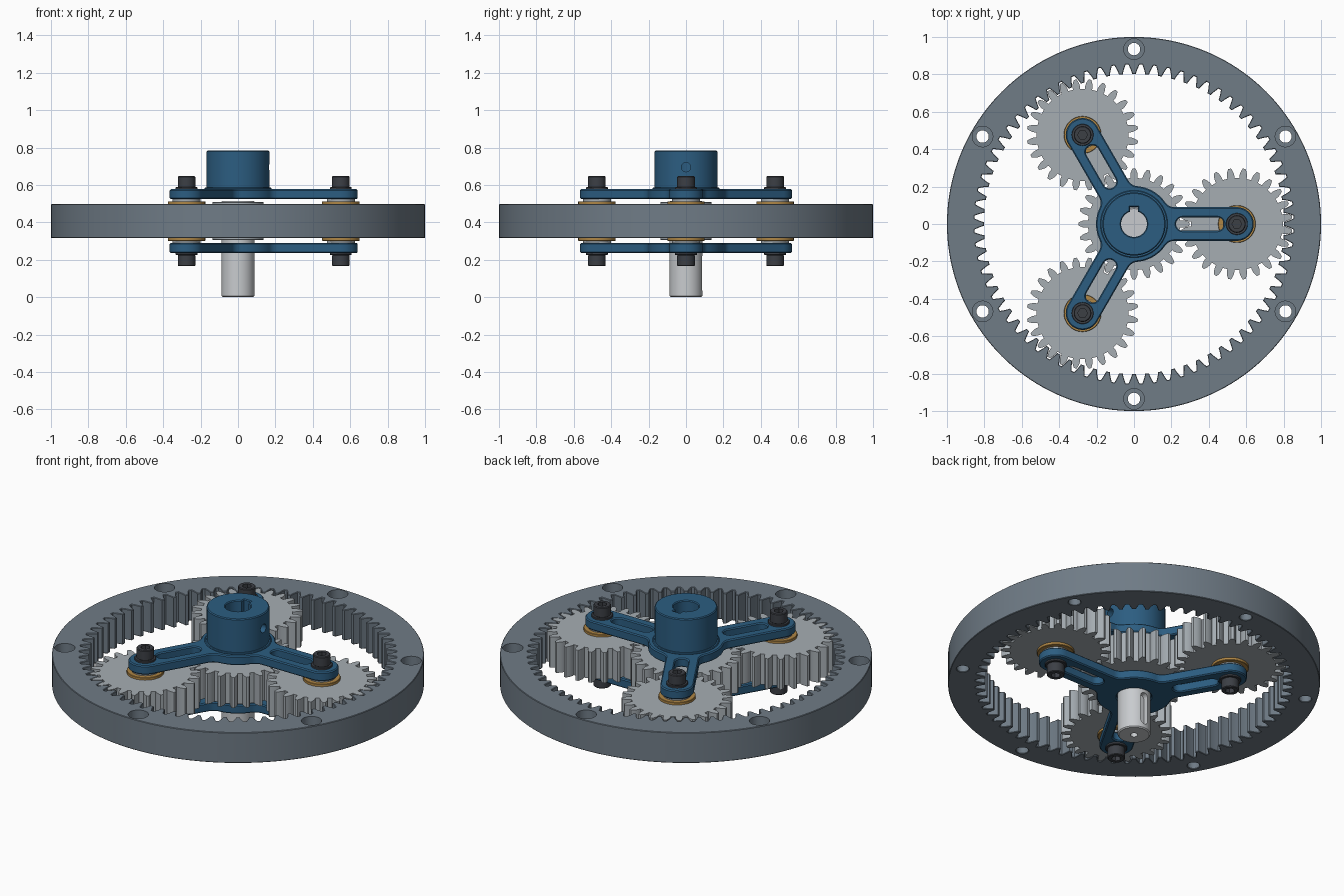
import bpy, bmesh
from math import pi, sin, cos, atan, asin, sqrt, radians
from mathutils import Matrix

if "Cube" in bpy.data.objects:
    bpy.data.objects.remove(bpy.data.objects["Cube"])

MID = 0.4065            # symmetry plane of the gear set
PLANET_R = 0.55         # planet centre distance
PITCH = 0.275


def material(name, rgb):
    m = bpy.data.materials.new(name)
    m.diffuse_color = (*rgb, 1)
    m.use_nodes = True
    m.node_tree.nodes["Principled BSDF"].inputs["Base Color"].default_value = m.diffuse_color
    return m


STEEL = material("ring_steel", (0.16, 0.20, 0.24))
GEAR = material("gear_steel", (0.38, 0.42, 0.45))
SHAFT = material("shaft_steel", (0.58, 0.60, 0.62))
BLUE = material("blue_paint", (0.025, 0.11, 0.22))
DARK = material("dark_bolt", (0.045, 0.05, 0.06))
BRONZE = material("bronze", (0.43, 0.24, 0.06))


# ---- 2D outlines ----
def arc(r, a0, a1, n, cx=0, cy=0):
    return [(cx + r * cos(a0 + (a1 - a0) * i / n), cy + r * sin(a0 + (a1 - a0) * i / n))
            for i in range(n + 1)]


def circle(r, cx=0, cy=0, n=64):
    return arc(r, 0, 2 * pi, n, cx, cy)[:-1]


def capsule(x0, x1, hw):
    return arc(hw, -pi / 2, pi / 2, 14, x1) + arc(hw, pi / 2, 1.5 * pi, 14, x0)


def turn(pts, a):
    return [(x * cos(a) - y * sin(a), x * sin(a) + y * cos(a)) for x, y in pts]


def gear(n, rp, root, tip, phase, thick):
    """Involute outline with a tooth centred at the phase."""
    rb = rp * cos(radians(20))

    def inv(r):
        t = sqrt(max((r / rb) ** 2 - 1, 0))
        return t - atan(t)

    r0 = max(root, rb)
    radii = ([root] if root < rb else []) + [r0 + (tip - r0) * i / 5 for i in range(6)]
    half = [pi / (2 * n) * thick + inv(rp) - inv(r) for r in radii]
    pts = []
    for i in range(n):
        a = 2 * pi * (i + phase) / n
        pts += [(r * cos(a - h), r * sin(a - h)) for r, h in zip(radii, half)]
        pts += [(r * cos(a + h), r * sin(a + h)) for r, h in reversed(list(zip(radii, half)))]
    return pts


def keyed_bore(r=0.069, hw=0.022, top=0.09):
    d = asin(hw / r)
    return arc(r, pi / 2 + d, 2.5 * pi - d, 56) + [(hw, top), (-hw, top)]


def spider():
    """Three rounded arms blended into a central disc."""
    R, w, f = 0.203, 0.09, 0.06
    xf = sqrt((R + f) ** 2 - (w + f) ** 2)
    b = atan((w + f) / xf)
    pts = []
    for k in range(3):
        arm = arc(f, pi - b, pi / 2, 8, xf, -w - f)
        arm += arc(w, -pi / 2, pi / 2, 28, PLANET_R)
        arm += arc(f, 1.5 * pi, pi + b, 8, xf, w + f)
        arm += arc(R, b, 2 * pi / 3 - b, 12)[1:-1]
        pts += turn(arm, k * 2 * pi / 3)
    return pts


# ---- solids ----
def plate(name, loops, z0, z1, mat=None, ch=0.0, matrix=None):
    """Extrude filled outlines (first outer, rest holes) with a chamfer."""
    if z0 > z1:
        z0, z1 = z1, z0
    cu = bpy.data.curves.new(name, 'CURVE')
    cu.dimensions, cu.fill_mode = '2D', 'BOTH'
    cu.extrude = (z1 - z0) / 2 - ch
    cu.bevel_depth, cu.bevel_resolution, cu.offset = ch, 0, -ch
    for pts in loops:
        s = cu.splines.new('POLY')
        s.points.add(len(pts) - 1)
        for p, (x, y) in zip(s.points, pts):
            p.co = (x, y, 0, 1)
        s.use_cyclic_u = True
    tmp = bpy.data.objects.new("tmp", cu)
    bpy.context.collection.objects.link(tmp)
    me = bpy.data.meshes.new_from_object(tmp.evaluated_get(bpy.context.evaluated_depsgraph_get()))
    bpy.data.objects.remove(tmp)
    bm = bmesh.new()
    bm.from_mesh(me)
    bmesh.ops.remove_doubles(bm, verts=bm.verts, dist=1e-5)
    bm.transform(Matrix.Translation((0, 0, (z0 + z1) / 2)))
    if matrix:
        bm.transform(matrix)
    bmesh.ops.recalc_face_normals(bm, faces=bm.faces)
    bm.to_mesh(me)
    bm.free()
    if mat:
        me.materials.append(mat)
    ob = bpy.data.objects.new(name, me)
    bpy.context.collection.objects.link(ob)
    return ob


def cut(ob, *cutters):
    for c in cutters:
        m = ob.modifiers.new("cut", 'BOOLEAN')
        m.operation, m.solver, m.object = 'DIFFERENCE', 'EXACT', c
    dg = bpy.context.evaluated_depsgraph_get()
    me = bpy.data.meshes.new_from_object(ob.evaluated_get(dg))
    ob.modifiers.clear()
    ob.data = me
    for c in cutters:
        bpy.data.objects.remove(c)


# Ring gear with counterbored mounting holes
MOD = 2 * PITCH / 24
Z0, Z1 = 0.316, 0.497
spots = [(0.935 * cos(radians(30 + 60 * k)), 0.935 * sin(radians(30 + 60 * k))) for k in range(6)]
ring = plate("ring_gear",
             [circle(1.0, n=160),
              gear(72, 3 * PITCH, 3 * PITCH - MOD, 3 * PITCH + 1.25 * MOD, 0.5, 1.04)]
             + [circle(0.033, x, y, 32) for x, y in spots], Z0, Z1, STEEL, 0.003)
cut(ring, *[plate("cutter", [circle(0.055, x, y, 40)], 0.44, 0.55) for x, y in spots])

# Sun gear, its shoulder and the keyed input shaft
plate("sun_gear", [gear(24, PITCH, PITCH - 1.25 * MOD, PITCH + MOD, 0, 0.96)], Z0, Z1, GEAR)
plate("sun_shoulder", [circle(0.137)], 0.305, 0.508, GEAR, 0.002)
shaft = plate("input_shaft", [circle(0.088)], 0, 0.515, SHAFT, 0.006)
key_slot = [(y, x) for x, y in capsule(-0.2, -0.055, 0.024)]
cut(shaft,
    plate("cutter", [key_slot], 0.055, 0.12, matrix=Matrix.Rotation(-pi / 2, 4, 'X')),
    plate("cutter", [circle(0.02, n=24)], -0.05, 0.04))

# Carrier plates, upper with keyed bore and lower around the shaft
slots = [turn(capsule(0.261, 0.444, 0.036), k * 2 * pi / 3) for k in range(3)]
plate("upper_carrier", [spider(), keyed_bore()] + slots, 0.524, 0.577, BLUE, 0.006)
plate("lower_carrier", [spider(), circle(0.092)] + slots, 0.236, 0.289, BLUE, 0.006)

# Output hub with set-screw hole
plate("hub_fillet", [circle(0.18), keyed_bore()], 0.575, 0.585, BLUE, 0.004)
hub = plate("output_hub", [circle(0.1685), keyed_bore()], 0.575, 0.783, BLUE, 0.005)
cut(hub, plate("cutter", [circle(0.025, -0.695, 0, 32)], 0.03, 0.25,
               matrix=Matrix.Rotation(pi / 2, 4, 'Y')))

# Planets with bushings, spacers, washers and socket bolts on both sides
for k in range(3):
    a = k * 2 * pi / 3
    cx, cy = PLANET_R * cos(a), PLANET_R * sin(a)
    outline = turn(gear(24, PITCH, PITCH - 1.25 * MOD, PITCH + MOD, 0.5, 0.96), a)
    plate(f"planet_gear_{k}", [[(x + cx, y + cy) for x, y in outline]], Z0, Z1, GEAR)
    plate(f"planet_pin_{k}", [circle(0.05, cx, cy, 32)], 0.23, 0.583, DARK)
    for s, side in ((1, "top"), (-1, "bottom")):
        def z(h):
            return MID + s * (h - MID)
        tag = f"{side}_{k}"
        plate("bushing_" + tag, [circle(0.1, cx, cy)], z(0.495), z(0.512), BRONZE, 0.002)
        plate("spacer_" + tag, [circle(0.075, cx, cy)], z(0.51), z(0.526), GEAR)
        plate("washer_" + tag, [circle(0.058, cx, cy)], z(0.575), z(0.588), DARK, 0.002)
        bolt = plate("bolt_" + tag, [circle(0.047, cx, cy, 48)], z(0.586), z(0.647), DARK, 0.004)
        cut(bolt, plate("cutter", [circle(0.026, cx, cy, 6)], z(0.615), z(0.7)))

# Smooth round faces, keep edges crisp
bpy.ops.object.select_all(action='SELECT')
bpy.context.view_layer.objects.active = ring
bpy.ops.object.shade_smooth_by_angle(angle=radians(30))
